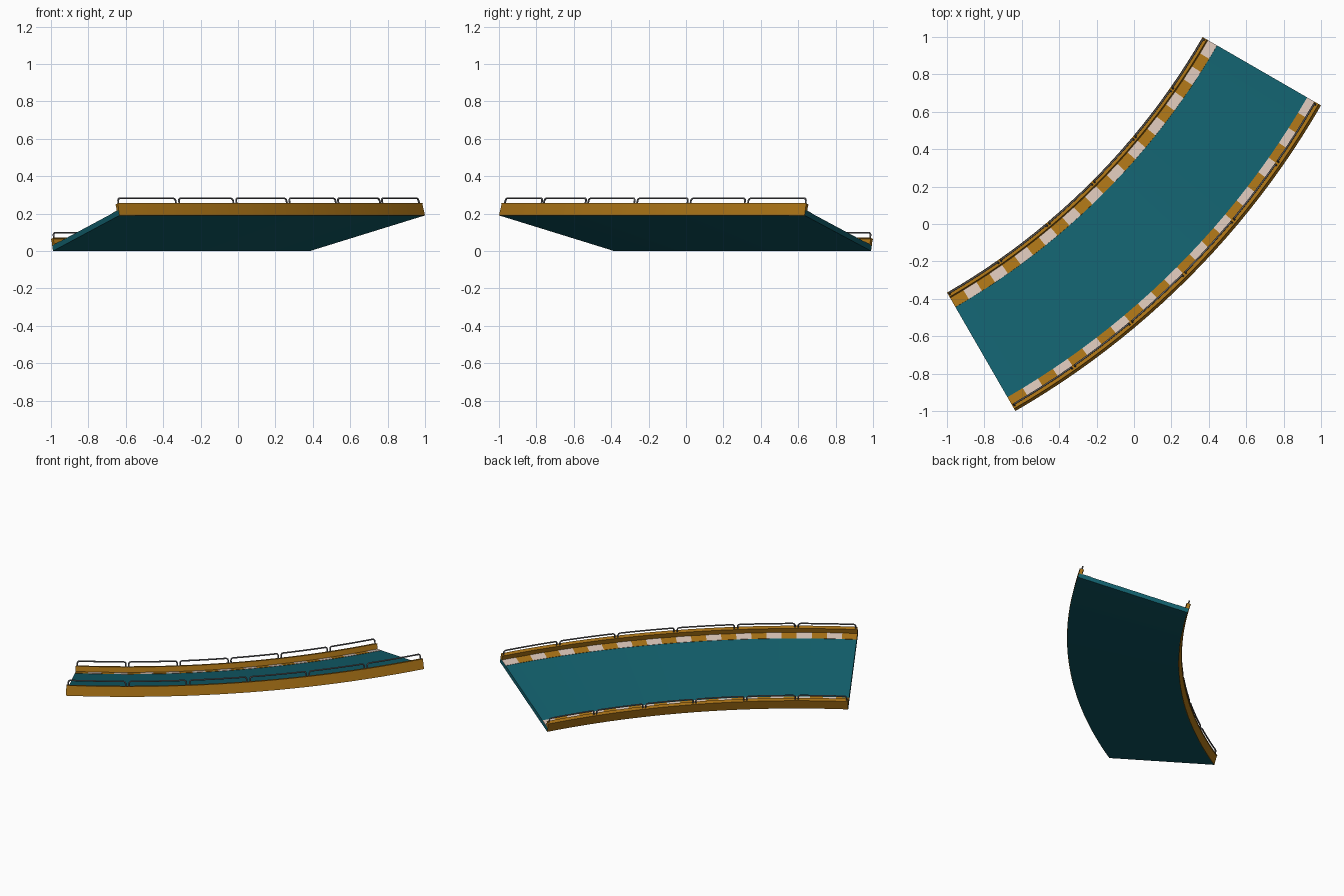
import bpy, bmesh, math
from math import sin, cos, radians

if "Cube" in bpy.data.objects:
    bpy.data.objects.remove(bpy.data.objects["Cube"])

C = 2.866              # arc centre lies at (-C, C)
R0 = 3.753             # radius of the low inner edge
W = 0.736              # track width along the slope
BANK = radians(15)
A0, A1, STEPS = -60.0, -30.0, 24


def material(name, rgb):
    m = bpy.data.materials.new(name)
    m.diffuse_color = (*rgb, 1)
    m.use_nodes = True
    m.node_tree.nodes["Principled BSDF"].inputs["Base Color"].default_value = m.diffuse_color
    return m


TEAL = material("teal", (0.006, 0.115, 0.15))
GOLD = material("gold", (0.40, 0.17, 0.008))
CREAM = material("cream", (0.68, 0.54, 0.46))
STEEL = material("steel", (0.13, 0.13, 0.14))


def place(u, v, deg):
    """Point u across the banked track, v above its underside, at an angle on the arc."""
    r = R0 + u * cos(BANK) - v * sin(BANK)
    z = u * sin(BANK) + v * cos(BANK)
    a = radians(deg)
    return (-C + r * cos(a), C + r * sin(a), z)


def sweep(bm, profile, a0, a1, n):
    """Sweep a closed profile along the arc and cap both ends."""
    rings = [[bm.verts.new(place(u, v, a0 + (a1 - a0) * i / n)) for u, v in profile]
             for i in range(n + 1)]
    k = len(profile)
    for p, q in zip(rings, rings[1:]):
        for j in range(k):
            bm.faces.new((p[j], p[(j + 1) % k], q[(j + 1) % k], q[j]))
    bm.faces.new(rings[0])
    bm.faces.new(rings[-1])


def finish(name, bm, mat):
    bmesh.ops.recalc_face_normals(bm, faces=bm.faces)
    me = bpy.data.meshes.new(name)
    bm.to_mesh(me)
    bm.free()
    me.materials.append(mat)
    ob = bpy.data.objects.new(name, me)
    bpy.context.collection.objects.link(ob)
    bpy.ops.object.select_all(action='DESELECT')
    ob.select_set(True)
    bpy.context.view_layer.objects.active = ob
    bpy.ops.object.shade_smooth_by_angle(angle=radians(25))


# banked road deck
bm = bmesh.new()
sweep(bm, [(0.002, 0), (W - 0.002, 0), (W - 0.002, 0.03), (0.002, 0.03)], A0, A1, STEPS)
finish("road_deck", bm, TEAL)

# side wall with an overhanging lip on top
WALL = [(0, 0), (0.004, 0), (0.004, 0.028), (0.022, 0.028), (0.022, 0.062),
        (0.025, 0.062), (0.025, 0.067), (-0.003, 0.067), (-0.003, 0.062), (0, 0.062)]
CURB = [(0.02, 0.029), (0.08, 0.029), (0.08, 0.032), (0.02, 0.032)]


def rail_path(u, a0, a1):
    """Hoop with rounded upper corners, standing on the wall."""
    top, rad = 0.098, 0.014
    da = math.degrees(rad / (R0 + u))
    pts = [(a0, 0.064)]
    pts += [(a0 + da * (1 - cos(t)), top - rad + rad * sin(t))
            for t in (radians(d) for d in (0, 30, 60, 90))]
    pts += [(a0 + (a1 - a0) * i / 5, top) for i in range(1, 5)]
    pts += [(a1 - da * (1 - cos(t)), top - rad + rad * sin(t))
            for t in (radians(d) for d in (90, 60, 30, 0))]
    pts.append((a1, 0.064))
    return [place(u, v, a) for a, v in pts]


for side, f in (("inner", lambda u: u), ("outer", lambda u: W - u)):
    # wall
    bm = bmesh.new()
    sweep(bm, [(f(u), v) for u, v in WALL], A0, A1, STEPS)
    finish(side + "_wall", bm, GOLD)

    # alternating curb stripes
    for k, (label, mat) in enumerate((("gold", GOLD), ("cream", CREAM))):
        bm = bmesh.new()
        for i in range(k, 24, 2):
            a = A0 + 1.25 * i
            sweep(bm, [(f(u), v) for u, v in CURB], a, a + 1.25, 1)
        finish(f"{side}_curb_{label}", bm, mat)

    # six guard rail hoops
    cu = bpy.data.curves.new(side + "_guard_rail", 'CURVE')
    cu.dimensions = '3D'
    cu.bevel_depth = 0.005
    cu.bevel_resolution = 1
    cu.use_fill_caps = True
    for i in range(6):
        pts = rail_path(f(0.012), A0 + 5 * i + 0.14, A0 + 5 * i + 4.86)
        sp = cu.splines.new('POLY')
        sp.points.add(len(pts) - 1)
        for p, co in zip(sp.points, pts):
            p.co = (*co, 1)
    cu.materials.append(STEEL)
    bpy.context.collection.objects.link(bpy.data.objects.new(side + "_guard_rail", cu))
